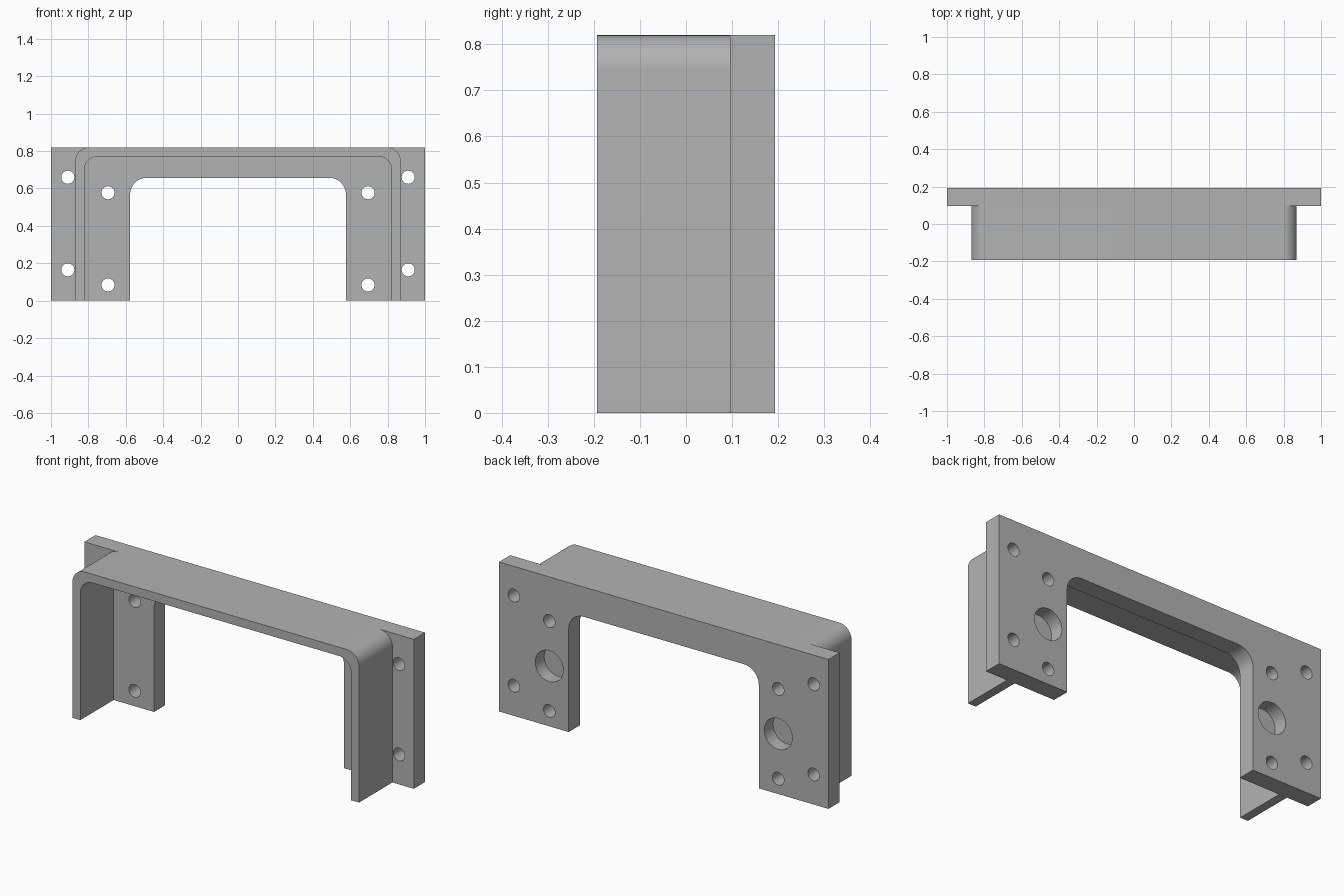
import bpy, bmesh, math

cube = bpy.data.objects.get("Cube")
if cube:
    bpy.data.objects.remove(cube, do_unlink=True)

TOP = 0.82
BACK, PLATE_FRONT, FRONT = 0.193, 0.096, -0.193

grey = bpy.data.materials.new("plain grey")
grey.use_nodes = True
grey.diffuse_color = (0.45, 0.45, 0.45, 1)
grey.node_tree.nodes["Principled BSDF"].inputs["Base Color"].default_value = (0.45, 0.45, 0.45, 1)


def arch(half, top, radius, steps=12):
    """Open arch outline from bottom right to bottom left with round corners."""
    points = [(half, 0)]
    for side, start in ((1, 0), (-1, math.pi / 2)):
        for i in range(steps + 1):
            a = start + math.pi / 2 * i / steps
            points.append((side * (half - radius) + radius * math.cos(a),
                           top - radius + radius * math.sin(a)))
    return points + [(-half, 0)]


def extrude(name, outline, y0, y1):
    """Solid made from an x-z outline between two depths."""
    bm = bmesh.new()
    face = bm.faces.new([bm.verts.new((x, y0, z)) for x, z in outline])
    result = bmesh.ops.extrude_face_region(bm, geom=[face])
    verts = [v for v in result["geom"] if isinstance(v, bmesh.types.BMVert)]
    bmesh.ops.translate(bm, verts=verts, vec=(0, y1 - y0, 0))
    bmesh.ops.recalc_face_normals(bm, faces=bm.faces)
    mesh = bpy.data.meshes.new(name)
    bm.to_mesh(mesh)
    bm.free()
    mesh.materials.append(grey)
    obj = bpy.data.objects.new(name, mesh)
    bpy.context.collection.objects.link(obj)
    return obj


def circle(x, z, r, n=32):
    return [(x + r * math.cos(2 * math.pi * i / n),
             z + r * math.sin(2 * math.pi * i / n)) for i in range(n)]


def drill(target, x, z, r, y0):
    """Cut a round hole from the back face down to depth y0."""
    cutter = extrude("hole_cutter", circle(x, z, r), y0, BACK + 0.05)
    cutter.hide_render = True
    mod = target.modifiers.new("hole", "BOOLEAN")
    mod.operation, mod.solver, mod.object = "DIFFERENCE", "EXACT", cutter
    bpy.ops.object.select_all(action="DESELECT")
    bpy.context.view_layer.objects.active = target
    target.select_set(True)
    bpy.ops.object.modifier_apply(modifier=mod.name)
    bpy.data.objects.remove(cutter, do_unlink=True)


# Mounting plate with an arched opening
opening = arch(0.577, 0.657, 0.09)
plate = extrude("mounting_plate",
                [(1, 0), (1, TOP), (-1, TOP), (-1, 0)] + opening[::-1],
                PLATE_FRONT, BACK)

# Bolt holes go through; the large sockets stop short of the front
for side in (-1, 1):
    for x, z in ((0.91, 0.66), (0.91, 0.165), (0.695, 0.577), (0.695, 0.084)):
        drill(plate, side * x, z, 0.035, PLATE_FRONT - 0.05)
    drill(plate, side * 0.695, 0.33, 0.085, PLATE_FRONT + 0.02)

# Thin arched hood in front of the plate
hood = extrude("arched_hood",
               arch(0.87, TOP, 0.075) + arch(0.822, 0.772, 0.075)[::-1],
               FRONT, PLATE_FRONT)

for obj in (plate, hood):
    bpy.ops.object.select_all(action="DESELECT")
    bpy.context.view_layer.objects.active = obj
    obj.select_set(True)
    bpy.ops.object.shade_smooth_by_angle(angle=math.radians(30))
